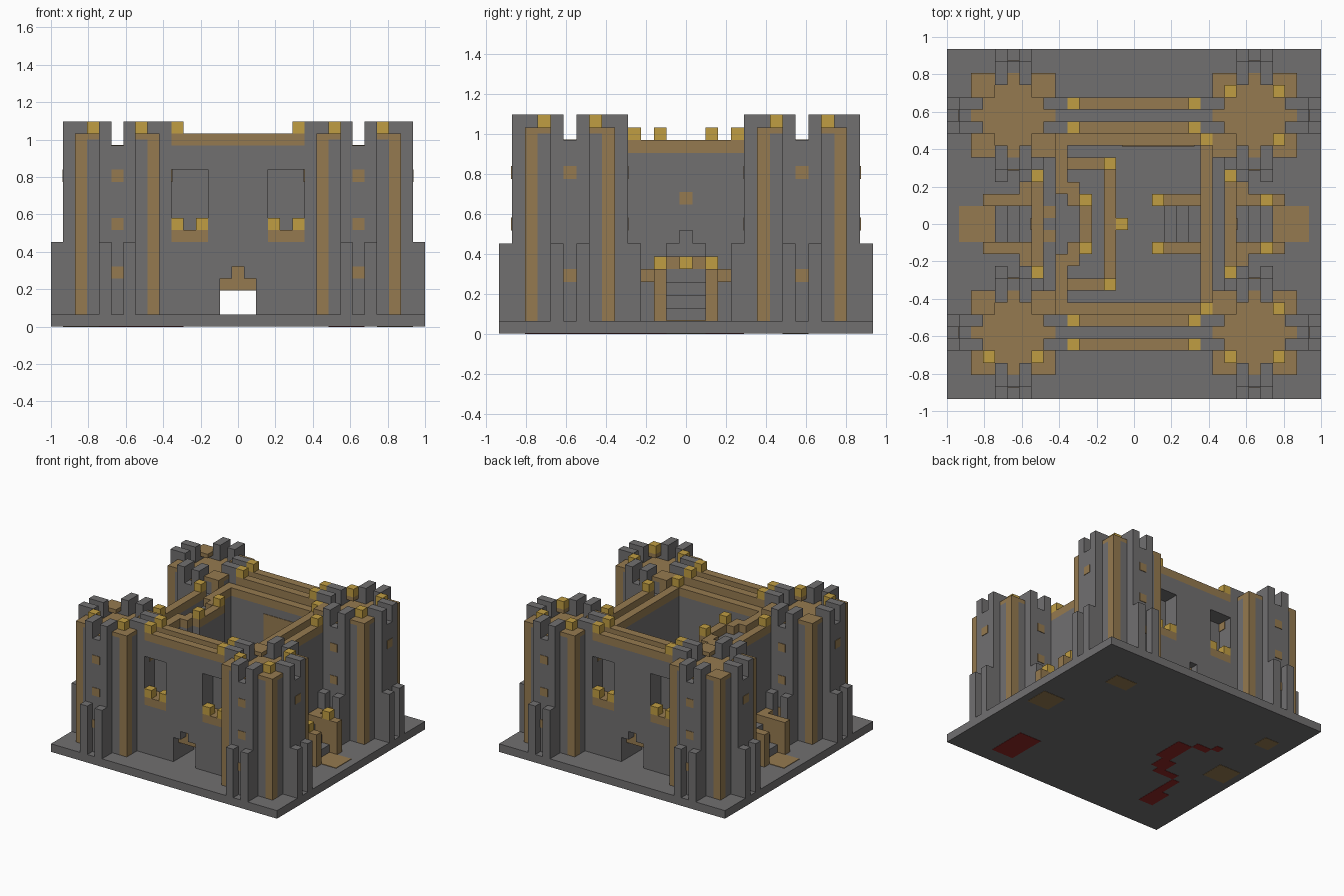
import bpy, bmesh
from mathutils import Matrix, Vector

cube = bpy.data.objects.get("Cube")
if cube:
    bpy.data.objects.remove(cube, do_unlink=True)

U = 2 / 31      # block size
T = 0.06        # painted plate thickness, in blocks


def material(name, rgb):
    m = bpy.data.materials.new(name)
    m.use_nodes = True
    m.diffuse_color = (*rgb, 1)
    bsdf = next(n for n in m.node_tree.nodes if n.type == 'BSDF_PRINCIPLED')
    bsdf.inputs["Base Color"].default_value = (*rgb, 1)
    return m


STONE, WOOD, GOLD, RED = range(4)
MATS = [material("grey stone", (0.165, 0.16, 0.163)), material("brown timber", (0.30, 0.195, 0.08)),
        material("gold", (0.53, 0.34, 0.055)), material("dark red", (0.28, 0.02, 0.018))]


class Part:
    """Collects blocks of several colours into one named object."""

    def __init__(self, name, ox=0, oy=0, sx=1, sy=1):
        self.name, self.o, self.s = name, (ox, oy), (sx, sy)
        self.bm = bmesh.new()

    def raw(self, lo, hi, mat):
        lo, hi = Vector(lo), Vector(hi)
        mid, size = (lo + hi) / 2, hi - lo
        mid.x, mid.y = mid.x * self.s[0] + self.o[0], mid.y * self.s[1] + self.o[1]
        m = Matrix.Translation(mid * U) @ Matrix.Diagonal((*(size * U), 1))
        for v in bmesh.ops.create_cube(self.bm, size=1, matrix=m)["verts"]:
            for f in v.link_faces:
                f.material_index = mat

    def box(self, x, y, z, mat=STONE):
        """x, y: cell index or inclusive range; z: bottom and top level."""
        x = x if isinstance(x, tuple) else (x, x)
        y = y if isinstance(y, tuple) else (y, y)
        self.raw((x[0] - .5, y[0] - .5, z[0]), (x[1] + .5, y[1] + .5, z[1]), mat)

    def done(self):
        me = bpy.data.meshes.new(self.name)
        self.bm.to_mesh(me)
        self.bm.free()
        for m in MATS:
            me.materials.append(m)
        bpy.context.collection.objects.link(bpy.data.objects.new(self.name, me))


# Ground slab with painted patches on both sides
p = Part("ground_slab")
p.box((-15, 15), (-14, 14), (0, 1))
for s in (-1, 1):
    for z in ((1, 1 + T), (-T / 2, 0)):
        p.raw((s * 13 - 1.5, -1.5, z[0]), (s * 13 + 1.5, 1.5, z[1]), WOOD)
under = (-T / 2, 0)
p.box((8, 10), (-12, -8), under, RED)
p.box((8, 10), (8, 9), under, WOOD)
p.box((-13, -12), (8, 9), under, WOOD)
for x, y in (((-11, -10), (-10, -8)), (-10, (-7, -5)), ((-9, -7), -4), ((-7, -6), (-3, -2)),
             ((-6, -5), (-1, 0)), ((-6, -5), (1, 2)), ((-8, -7), 3), (-9, 4)):
    p.box(x, y, under, RED)
p.done()

# Four round corner towers
for sx in (-1, 1):
    for sy in (-1, 1):
        p = Part("corner_tower", 10 * sx, 9 * sy, sx, sy)
        p.box((-4, 4), (-1, 1), (1, 15))
        p.box((-1, 1), (-4, 4), (1, 15))
        p.box((-2, 2), (-2, 2), (1, 15))
        p.box((-2, 2), (-2, 2), (15, 15 + T), WOOD)
        for a in (-1, 1):
            p.box(3 * a, 0, (15, 15 + T), WOOD)
            p.box(0, 3 * a, (15, 15 + T), WOOD)
            for b in (-1, 1):
                # merlons and low buttresses
                for d, top in ((3, 17), (4, 17), (5, 7)):
                    lo = 1 if d == 5 else 15
                    p.box(a * d, b, (lo, top))
                    p.box(b, a * d, (lo, top))
                # timber corner post with capped top
                p.box(3 * a, 3 * b, (1, 15.5), WOOD)
                p.box(2 * a, 3 * b, (1, 15.5))
                p.box(3 * a, 2 * b, (1, 15.5))
                xs, ys = sorted((2 * a, 3 * a)), sorted((2 * b, 3 * b))
                p.box(tuple(xs), tuple(ys), (15.5, 16), WOOD)
                # finials
                front = sy < 0 and b > 0
                if (sx > 0 and not (a < 0 and b < 0)) or (front and sx < 0):
                    p.box(2 * a, 2 * b, (16, 17), GOLD)
            # painted marks
            for z in (4, 8, 12):
                e = 4.5 * a
                p.raw((-.5, min(e, e + a * T), z), (.5, max(e, e + a * T), z + 1), WOOD)
                if z != 8:
                    p.raw((min(e, e + a * T), -.5, z), (max(e, e + a * T), .5, z + 1), WOOD)
        p.done()

# Front and back walls with gate, window niches and parapets
for sy, name in ((-1, "front_wall"), (1, "back_wall")):
    p = Part(name, 0, 0, 1, sy)
    for s in (-1, 1):
        def span(a, b):
            return (a, b) if s > 0 else (-b, -a)
        p.box(span(2, 7), (8, 8), (1, 15))
        p.box(span(2, 7), 7, (1, 14))
        p.box(2 * s, (9, 10), (1, 15))
        p.box(span(6, 7), (9, 10), (1, 15))
        p.box(span(3, 5), (9, 10), (1, 7))
        p.box(span(3, 5), (9, 10), (7, 8), WOOD)
        p.box(span(3, 5), (9, 10), (13, 15))
        p.box(s, (8, 10), (4, 15))
        p.box(s, 7, (4, 14))
        p.box(s, 9, (3, 4), WOOD)
        for x in (3, 5):
            p.box(x * s, 10, (8, 9), GOLD)
        for y in (8, 10):
            p.box(5 * s, y, (16, 17), GOLD)
        p.box(6 * s, 7, (14, 15), WOOD)
    p.box(0, (8, 10), (5, 15))
    p.box(0, 7, (5, 14))
    p.box(0, 9, (3, 5), WOOD)
    p.box((-5, 5), 7, (14, 15), WOOD)
    for y in (8, 10):
        p.box((-5, 5), y, (15, 16), WOOD)
    p.box(6, 7, (15, 16), GOLD)
    if sy > 0:
        p.raw((-1, 6.5 - T, 7), (5, 6.5, 13), WOOD)
    p.done()

# Side walls with raised doorways, stairs and rails
for sx, name in ((1, "left_wall"), (-1, "right_wall")):
    p = Part(name, 0, 0, sx, 1)
    for x, top in ((6, 14), (7, 13), (8, 14)):
        for s in (-1, 1):
            ys = (2, 7) if s > 0 else (-7, -2)
            p.box(x, ys, (1, top))
            p.box(x, s, (7, top))
        p.box(x, 0, (8, top))
        p.box(x, (-1, 1), (1, 4))
    p.box(8, (-4, 4), (14, 15), WOOD)
    p.raw((8.5, -.5, 10), (8.5 + T, .5, 11), WOOD)
    for s in (-1, 1):
        p.box(8, 4 * s, (15, 16), GOLD)
        p.box((9, 12), 2 * s, (1, 5), WOOD)
        p.box(9, 3 * s, (4, 5), WOOD)
        if sx > 0:
            p.box(11, 2 * s, (5, 6), GOLD)
            p.box((2, 5), 2 * s, (1, 5), WOOD)
            p.box(2, 2 * s, (5, 6), GOLD)
        else:
            p.box(7, s, (13, 13 + T), WOOD)
    for i in range(3):
        p.box(9 + i, (-1, 1), (1, 4 - i))
        if sx > 0:
            p.box(5 - i, (-1, 1), (1, 4 - i))
    if sx > 0:
        p.box(6, (-6, 6), (14, 15), WOOD)
    p.done()

# Projecting inner turret on the right wall
p = Part("inner_turret")
p.box((-5, -4), (-2, 2), (1, 14))
p.box(-4, (-2, 2), (14, 15), WOOD)
for s in (-1, 1):
    p.box(-6, (3, 6) if s > 0 else (-6, -3), (14, 15), WOOD)
    p.box(-5, (2, 3) if s > 0 else (-3, -2), (14, 15), WOOD)
    p.box(-5, 3 * s, (1, 14))
    p.box(-4, 2 * s, (15, 16), GOLD)
p.done()

# Railed courtyard terrace
p = Part("courtyard_terrace")
p.box((-5, -2), (-5, 5), (1, 5))
p.box(-2, (-5, 5), (5, 6), WOOD)
for s in (-1, 1):
    p.box((-5, -3), 5 * s, (5, 6), WOOD)
    p.box(-2, 5 * s, (6, 7), GOLD)
p.box(-1, 0, (5, 6), GOLD)
p.done()
